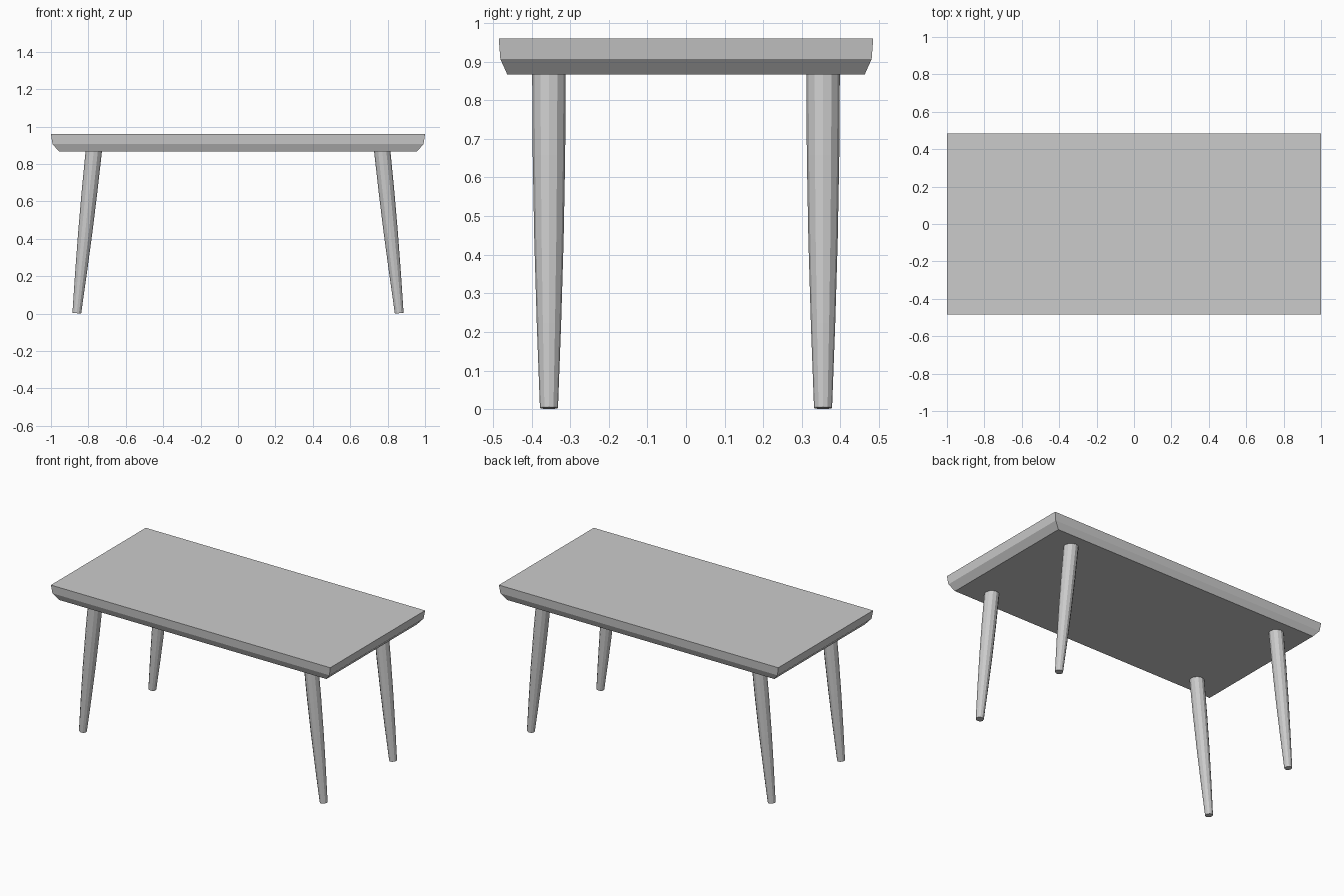
import bpy, bmesh
from math import pi
from mathutils import Vector, Matrix

if "Cube" in bpy.data.objects:
    bpy.data.objects.remove(bpy.data.objects["Cube"])


def make_object(name, bm):
    bmesh.ops.recalc_face_normals(bm, faces=bm.faces[:])
    mesh = bpy.data.meshes.new(name)
    bm.to_mesh(mesh)
    bm.free()
    obj = bpy.data.objects.new(name, mesh)
    bpy.context.collection.objects.link(obj)
    return obj


def loft(name, rings):
    """Skin a stack of equal-length point rings and cap both ends."""
    bm = bmesh.new()
    loops = [[bm.verts.new(p) for p in ring] for ring in rings]
    n = len(loops[0])
    for a, b in zip(loops, loops[1:]):
        for i in range(n):
            j = (i + 1) % n
            bm.faces.new((a[i], a[j], b[j], b[i]))
    bm.faces.new(loops[0])
    bm.faces.new(loops[-1])
    return make_object(name, bm)


# Table top: slab with an undercut bevelled rim (half x, half y, z)
slab = [(0.957, 0.463, 0.867), (0.992, 0.481, 0.907), (1.0, 0.485, 0.96)]
signs = [(-1, -1), (1, -1), (1, 1), (-1, 1)]
top = loft("table_top", [[(sx * x, sy * y, z) for sx, sy in signs]
                         for x, y, z in slab])

# Legs: splayed, gently swelling 12-sided taper, mirrored to four corners
SIDES = 12
foot = Vector((0.862, 0.355, 0.0025))
head = Vector((0.771, 0.355, 0.871))
tilt = Vector((0, 0, 1)).rotation_difference(head - foot)
profile = [(0, 0.0225), (0.004, 0.0235), (0.25, 0.0315), (0.5, 0.038),
           (0.75, 0.042), (1, 0.0435)]
rings = []
for t, r in profile:
    centre = foot.lerp(head, t)
    rings.append([centre + tilt @ (Matrix.Rotation(2 * pi * i / SIDES, 3, 'Z')
                                   @ Vector((r, 0, 0)))
                  for i in range(SIDES)])
legs = loft("legs", rings)
mirror = legs.modifiers.new("four_corners", 'MIRROR')
mirror.use_axis = (True, True, False)
mirror.use_mirror_merge = False
